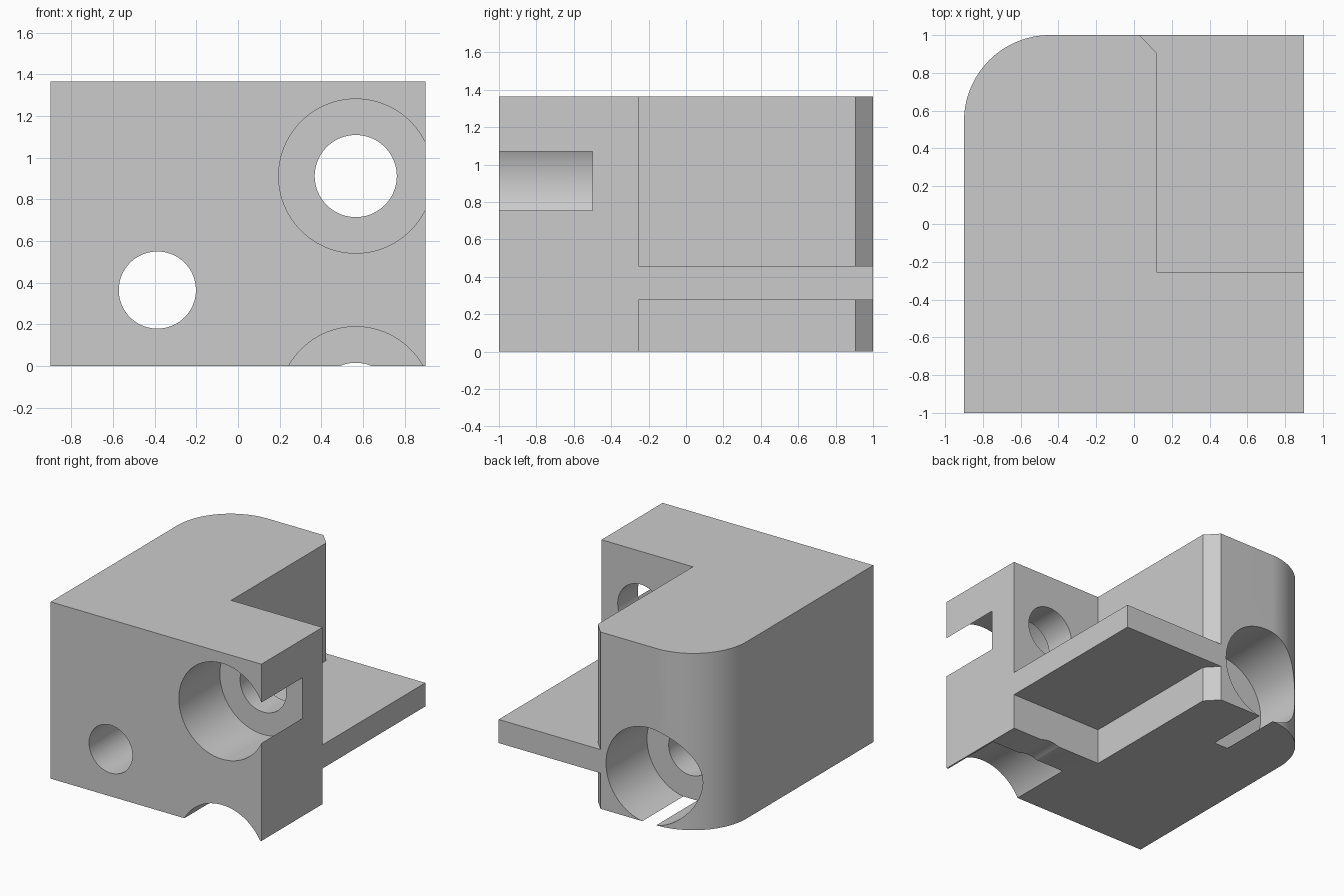
import bpy
import bmesh
from math import sin, cos, pi
from mathutils import Matrix, Vector

cube = bpy.data.objects.get("Cube")
if cube:
    bpy.data.objects.remove(cube, do_unlink=True)

HEIGHT = 1.365
HALF_X = 0.9


def finish(name, bm):
    bmesh.ops.recalc_face_normals(bm, faces=bm.faces)
    mesh = bpy.data.meshes.new(name)
    bm.to_mesh(mesh)
    bm.free()
    obj = bpy.data.objects.new(name, mesh)
    bpy.context.collection.objects.link(obj)
    return obj


def prism(name, outline, z0, z1):
    bm = bmesh.new()
    face = bm.faces.new([bm.verts.new((x, y, z0)) for x, y in outline])
    top = bmesh.ops.extrude_face_region(bm, geom=[face])["geom"]
    verts = [v for v in top if isinstance(v, bmesh.types.BMVert)]
    bmesh.ops.translate(bm, verts=verts, vec=(0, 0, z1 - z0))
    return finish(name, bm)


def bore(name, x, z, radius, y0, y1):
    bm = bmesh.new()
    place = Matrix.Translation(Vector((x, (y0 + y1) / 2, z))) @ Matrix.Rotation(pi / 2, 4, "X")
    bmesh.ops.create_cone(bm, cap_ends=True, segments=96, radius1=radius,
                          radius2=radius, depth=y1 - y0, matrix=place)
    return finish(name, bm)


# Block with one rounded vertical corner
R = 0.455
outline = [(-HALF_X, -1), (HALF_X, -1), (HALF_X, 1)]
for i in range(33):
    a = pi / 2 + i * pi / 64
    outline.append((-HALF_X + R + R * cos(a), 1 - R + R * sin(a)))
block = prism("bracket_block", outline, 0, HEIGHT)

# Notches above and below the plate, each leaving a chamfered body corner
notch = [(0.12, -0.255), (1.2, -0.255), (1.2, 1.1), (-0.065, 1.1), (0.12, 0.905)]
cutters = [
    prism("upper_notch", notch, 0.457, HEIGHT + 0.2),
    prism("lower_notch", notch, -0.2, 0.275),
]

# Counterbored holes: two from the front, one from the back
holes = [
    ("upper_hole", 0.565, 0.912, 0.197, -1.2, -0.5),
    ("lower_hole", 0.565, -0.181, 0.197, -1.2, -0.5),
    ("rear_hole", -0.387, 0.365, 0.185, 0.5, 1.2),
]
for name, x, z, r, y0, y1 in holes:
    cutters.append(bore(name, x, z, r, -1.3, 1.3 if y0 > 0 else 0))
    cutters.append(bore(name + "_counterbore", x, z, 0.37, y0, y1))

for c in cutters:
    c.hide_render = True
    mod = block.modifiers.new(c.name, "BOOLEAN")
    mod.operation = "DIFFERENCE"
    mod.solver = "EXACT"
    mod.object = c

# Apply the cuts, then drop the cutters
bpy.ops.object.select_all(action="DESELECT")
block.select_set(True)
bpy.context.view_layer.objects.active = block
for mod in list(block.modifiers):
    bpy.ops.object.modifier_apply(modifier=mod.name)
for c in cutters:
    bpy.data.objects.remove(c, do_unlink=True)

# Single grey finish
grey = bpy.data.materials.new("plain_grey")
grey.use_nodes = True
colour = (0.6, 0.6, 0.6, 1)
grey.diffuse_color = colour
grey.node_tree.nodes["Principled BSDF"].inputs["Base Color"].default_value = colour
block.data.materials.clear()
block.data.materials.append(grey)
bpy.ops.object.shade_smooth_by_angle(angle=pi / 6)
